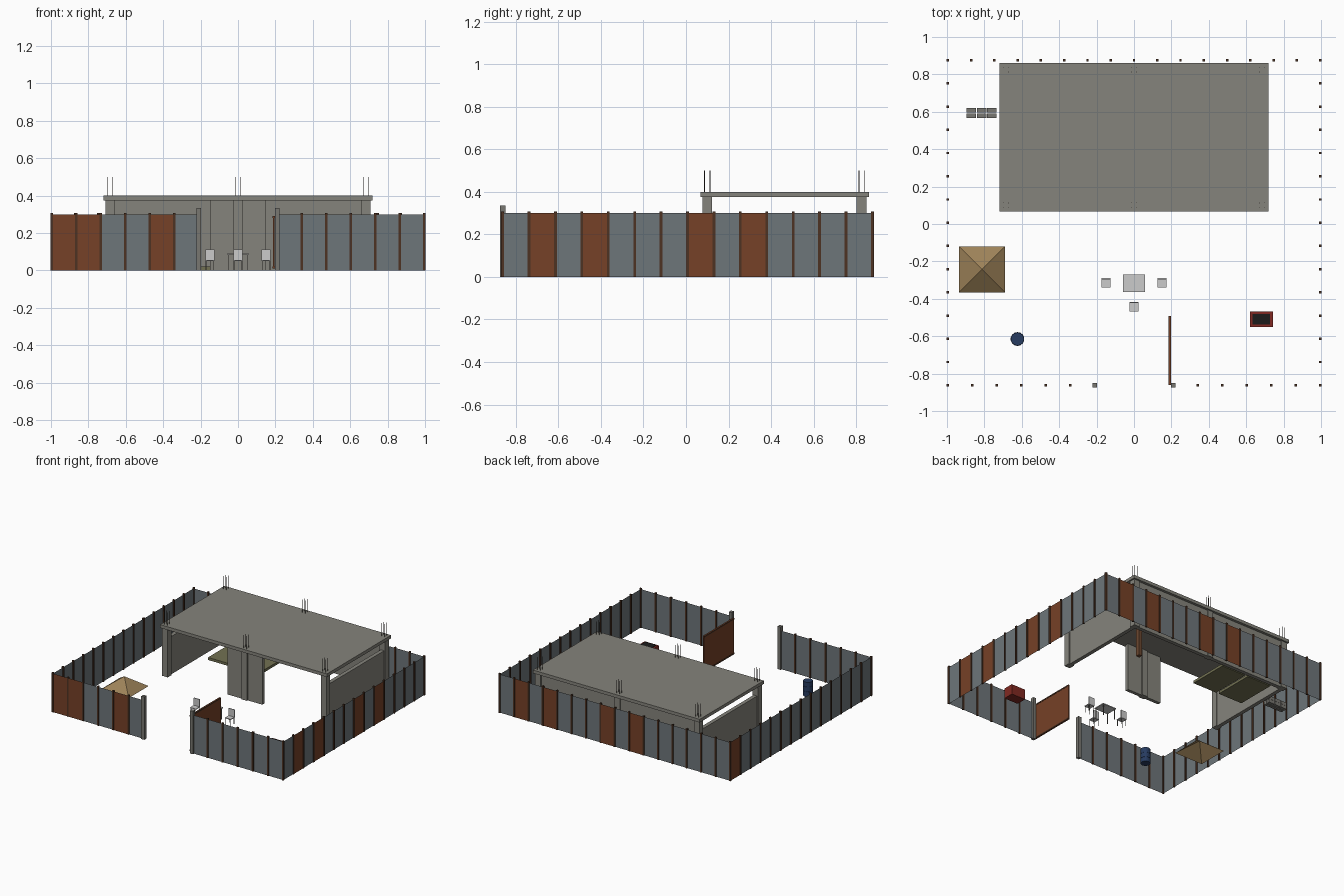
import bpy, math

if "Cube" in bpy.data.objects:
    bpy.data.objects.remove(bpy.data.objects["Cube"])

def mat(name, r, g, b):
    m = bpy.data.materials.new(name)
    m.diffuse_color = (r, g, b, 1)
    m.use_nodes = True
    m.node_tree.nodes["Principled BSDF"].inputs["Base Color"].default_value = m.diffuse_color
    return m

CONCRETE = mat("concrete", .235, .23, .20)
DARK_CONCRETE = mat("block_grey", .19, .185, .165)
STEEL = mat("sheet_steel", .155, .18, .195)
RUST = mat("rusty_steel", .18, .052, .02)
POST = mat("dark_rust", .075, .032, .016)
BAR = mat("rebar", .05, .04, .035)
OLIVE = mat("olive_cloth", .17, .165, .085)
SAND = mat("sand", .34, .225, .10)
BLUE = mat("blue_plastic", .02, .045, .12)
RED = mat("red_paint", .22, .022, .016)
BLACK = mat("black", .012, .012, .012)
WHITE = mat("pale_plastic", .62, .62, .62)
WOOD = mat("brown_wood", .15, .065, .03)

def mesh_obj(name, verts, faces, m):
    me = bpy.data.meshes.new(name)
    me.from_pydata(verts, [], faces)
    me.materials.append(m)
    ob = bpy.data.objects.new(name, me)
    bpy.context.collection.objects.link(ob)
    return ob

def box(name, x0, x1, y0, y1, z0, z1, m):
    v = [(x, y, z) for x in (x0, x1) for y in (y0, y1) for z in (z0, z1)]
    f = [(0, 1, 3, 2), (4, 6, 7, 5), (0, 4, 5, 1), (2, 3, 7, 6), (0, 2, 6, 4), (1, 5, 7, 3)]
    return mesh_obj(name, v, f, m)

def cbox(name, cx, cy, sx, sy, z0, z1, m):
    return box(name, cx - sx / 2, cx + sx / 2, cy - sy / 2, cy + sy / 2, z0, z1, m)

def cyl(name, x, y, r, z0, z1, n, m):
    bpy.ops.mesh.primitive_cylinder_add(vertices=n, radius=r, depth=z1 - z0,
                                        location=(x, y, (z0 + z1) / 2))
    ob = bpy.context.object
    ob.name = name
    ob.data.materials.append(m)
    return ob

# Sheet fence: thin sheets between square posts, rusty skins on the outside (out = outward direction)
def fence(name, a, b, n, rusty, out, skip_last=False):
    pts = [(a[0] + (b[0] - a[0]) * i / n, a[1] + (b[1] - a[1]) * i / n) for i in range(n + 1)]

    def sheet(label, i, off, m):
        (x0, y0), (x1, y1) = [(x + out[0] * off, y + out[1] * off) for x, y in pts[i:i + 2]]
        mesh_obj(name + label, [(x0, y0, 0), (x1, y1, 0), (x1, y1, .3), (x0, y0, .3)],
                 [(0, 1, 2, 3)], m)

    for i in range(n):
        sheet("_sheet", i, 0, STEEL)
        if i in rusty:
            sheet("_rusty_skin", i, .002, RUST)
    for x, y in pts[:-1] if skip_last else pts:
        cbox(name + "_post", x, y, .013, .013, 0, .308, POST)

F, B, S = -.862, .876, .995
fence("front_left_fence", (-S, F), (-.21, F), 6, (0, 1, 4), (0, -1), True)
fence("front_right_fence", (S, F), (.21, F), 6, (), (0, -1), True)
fence("right_fence", (S, F), (S, B), 14, (1, 3, 7, 9), (1, 0))
fence("back_fence", (S, B), (-S, B), 16, (1, 3, 7, 9), (0, 1))
fence("left_fence", (-S, F), (-S, B), 14, (13,), (-1, 0))

# Gate
for s in (-1, 1):
    cbox("gate_post", s * .21, F, .026, .026, 0, .335, DARK_CONCRETE)
box("gate_leaf", .187, .196, -.862, -.492, .01, .29, RUST)
for z in (.01, .28):
    box("gate_rail", .185, .198, -.862, -.492, z, z + .01, POST)

# Unfinished building
box("roof_slab", -.72, .72, .068, .86, .375, .40, CONCRETE)
for x in (-.685, 0, .685):
    for y in (.1, .825):
        cbox("column", x, y, .048, .046, 0, .375, CONCRETE)
        for dx in (-.0125, .0125):
            for dy in (-.0125, .0125):
                cyl("rebar", x + dx, y + dy, .0018, .39, .50, 6, BAR)
box("back_wall", -.68, .68, .81, .84, 0, .375, CONCRETE)
for s in (-1, 1):
    cbox("side_wall", s * .685, .4625, .03, .70, 0, .295, CONCRETE)
box("front_stub_wall", -.15, .15, .087, .113, 0, .375, CONCRETE)

# Items under the roof
for x in (-.49, -.255):
    cbox("sleeping_mat", x, .64, .21, .32, 0, .02, OLIVE)
cbox("wooden_post", .395, .527, .03, .03, 0, .22, WOOD)

# Table and three chairs
cbox("table_top", 0, -.317, .12, .095, .085, .092, WHITE)
for x in (-.052, .052):
    for y in (-.357, -.277):
        cbox("table_leg", x, y, .005, .005, 0, .085, DARK_CONCRETE)
for cx, cy in ((-.15, -.315), (.15, -.315), (0, -.442)):
    cbox("chair_seat", cx, cy, .05, .05, .05, .056, WHITE)
    cbox("chair_back", cx, cy + .022, .05, .006, .056, .113, WHITE)
    for dx in (-.021, .021):
        for dy in (-.021, .021):
            cbox("chair_leg", cx + dx, cy + dy, .003, .003, 0, .05, DARK_CONCRETE)

# Sand heap
h = .123
mesh_obj("sand_heap",
         [(-.812 + sx * h, -.242 + sy * h, 0) for sx, sy in ((-1, -1), (1, -1), (1, 1), (-1, 1))]
         + [(-.812, -.242, .09)],
         [(0, 1, 4), (1, 2, 4), (2, 3, 4), (3, 0, 4)], SAND)

# Barrel with hoops
cyl("barrel", -.623, -.615, .035, 0, .115, 14, BLUE)
for z in (.036, .074):
    cyl("barrel_hoop", -.623, -.615, .037, z, z + .006, 14, BLUE)

# Generator: red frame with black core
box("generator_body", .62, .742, -.55, -.468, 0, .08, RED)
box("generator_top", .634, .728, -.538, -.48, .08, .085, BLACK)

# Stack of concrete blocks
for i in range(3):
    for y in (.578, .609):
        for k in range(2):
            cbox("concrete_block", -.87 + i * .055, y, .051, .025, k * .027, k * .027 + .026,
                 DARK_CONCRETE)
